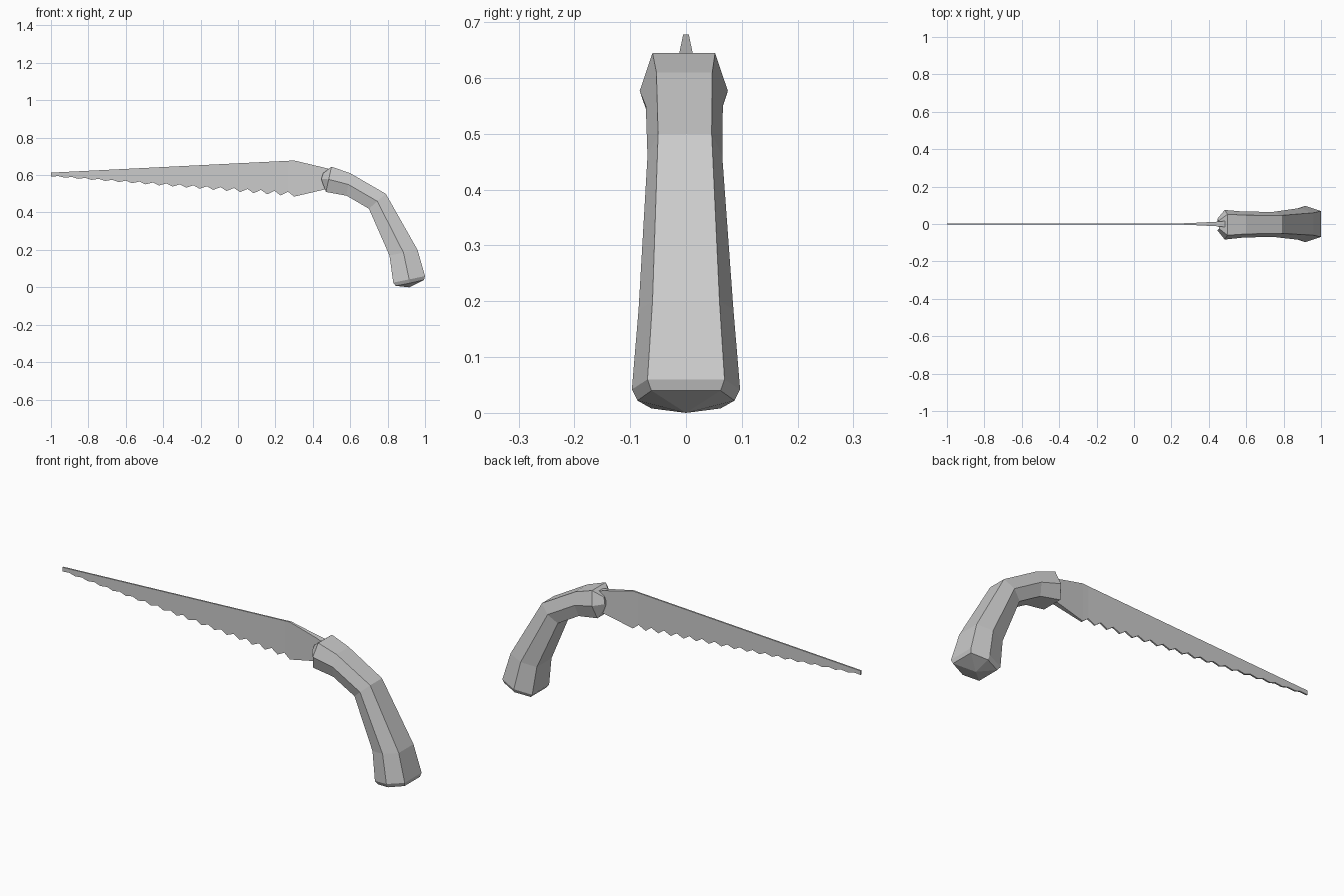
import bpy, bmesh

cube = bpy.data.objects.get("Cube")
if cube:
    bpy.data.objects.remove(cube)

# One plain grey for the whole tool
grey = bpy.data.materials.new("plain grey")
grey.use_nodes = True
colour = (0.6, 0.6, 0.6, 1)
grey.diffuse_color = colour
grey.node_tree.nodes["Principled BSDF"].inputs["Base Color"].default_value = colour


def loft(name, rings, start=None, end=None):
    """Skin closed rings of points; close each end with a face or a fan."""
    bm = bmesh.new()
    loops = [[bm.verts.new(p) for p in ring] for ring in rings]
    n = len(loops[0])
    for a, b in zip(loops, loops[1:]):
        for i in range(n):
            j = (i + 1) % n
            bm.faces.new((a[i], a[j], b[j], b[i]))
    for loop, tip in ((loops[0], start), (loops[-1], end)):
        if tip:
            apex = bm.verts.new(tip)
            for i in range(n):
                bm.faces.new((loop[i], loop[(i + 1) % n], apex))
        else:
            bm.faces.new(loop)
    bmesh.ops.recalc_face_normals(bm, faces=bm.faces)
    mesh = bpy.data.meshes.new(name)
    bm.to_mesh(mesh)
    bm.free()
    mesh.materials.append(grey)
    obj = bpy.data.objects.new(name, mesh)
    bpy.context.collection.objects.link(obj)
    return obj


def hexagon(outer, ridge, inner, flat, wide, shift=0):
    """Six-sided section: flat back and belly, widest along the side ridges."""
    (ox, oz), (rx, rz), (ix, iz) = outer, ridge, inner
    return [(ox, shift + flat, oz), (rx, shift + wide, rz), (ix, shift + flat, iz),
            (ix, shift - flat, iz), (rx, shift - wide, rz), (ox, shift - flat, oz)]


# Curved pistol-grip handle, from the blade socket down to the butt
loft("handle", [
    hexagon((.455, .61), (.445, .58), (.455, .55), .022, .03, -.003),
    hexagon((.50, .645), (.485, .577), (.47, .51), .056, .079, -.004),
    hexagon((.60, .61), (.59, .55), (.58, .49), .05, .069, -.003),
    hexagon((.79, .50), (.745, .46), (.70, .42), .048, .067, -.002),
    hexagon((.96, .20), (.885, .185), (.81, .17), .06, .085),
    hexagon((1.0, .06), (.915, .042), (.83, .025), .069, .097),
    hexagon((.995, .04), (.917, .022), (.843, .008), .062, .087),
], end=(.915, 0, 0))


# Blade: straight spine, toothed lower edge, thickening into the socket
def spine(x):
    return .613 + (x + 1) * .05


def edge(x):
    return .592 - (x + 1) * .082


def section(x, top, bottom, t):
    return [(x, t, top), (x, t, bottom), (x, -t, bottom), (x, -t, top)]


teeth = 18
pitch = 1.3 / teeth
sections = []
for i in range(teeth):
    x = -1 + i * pitch
    notch = .006 + .018 * i / teeth
    sections.append(section(x, spine(x), edge(x), .004))
    v = x + pitch * .55
    sections.append(section(v, spine(v), edge(v) + notch, .004))
sections += [section(.30, .678, .485, .005),
             section(.46, .640, .522, .013),
             section(.50, .630, .530, .018)]
loft("blade", sections)
